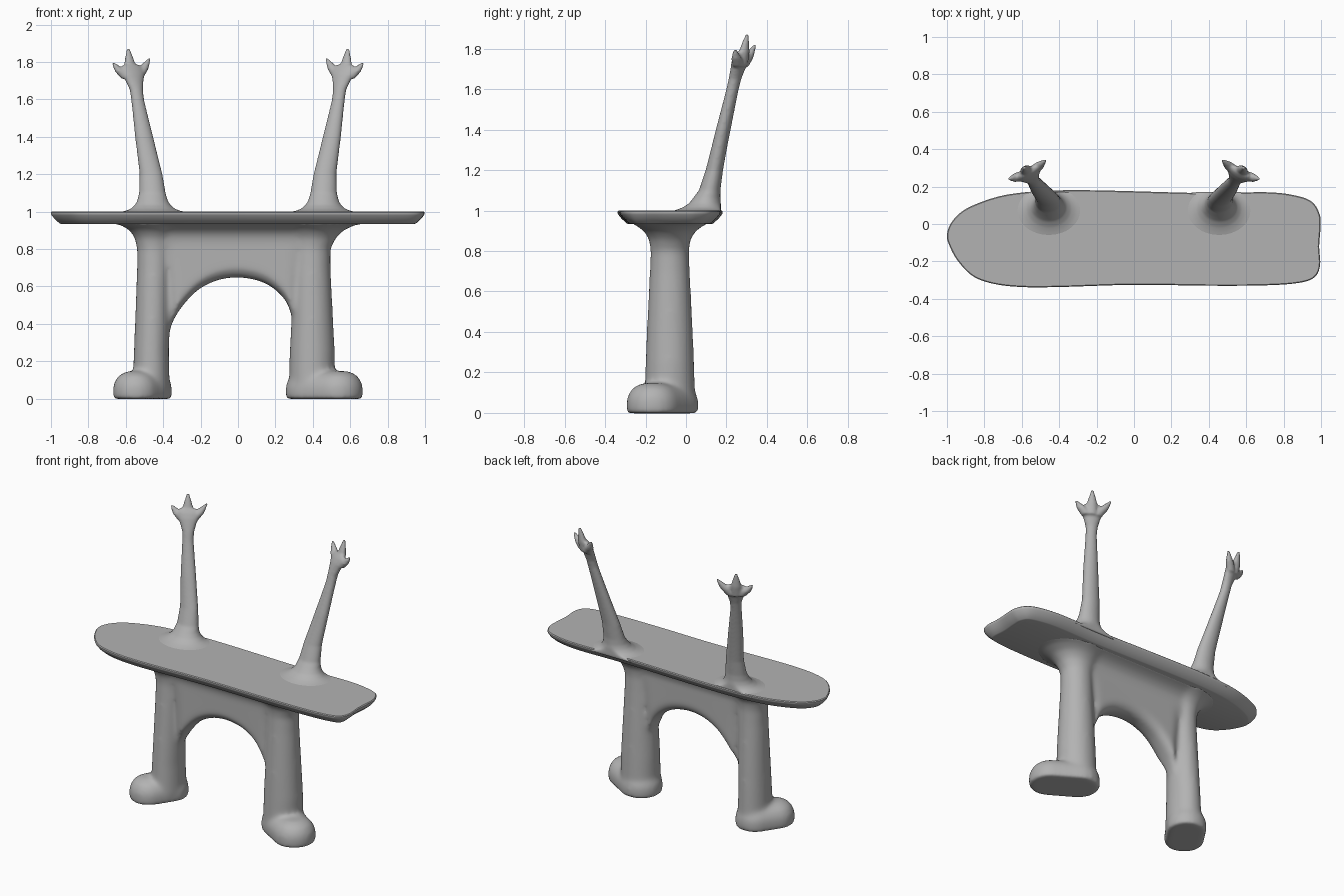
import bpy, bmesh, math
from mathutils import Vector

if "Cube" in bpy.data.objects:
    bpy.data.objects.remove(bpy.data.objects["Cube"])

grey = bpy.data.materials.new("mid_grey")
grey.diffuse_color = (.45, .45, .45, 1)
grey.use_nodes = True
grey.node_tree.nodes["Principled BSDF"].inputs["Base Color"].default_value = grey.diffuse_color


def loft(bm, rings):
    """Closed skin through equal-length rings, capped at both ends."""
    rows = [[bm.verts.new(p) for p in r] for r in rings]
    n = len(rows[0])
    for a, b in zip(rows, rows[1:]):
        for i in range(n):
            j = (i + 1) % n
            bm.faces.new((a[i], a[j], b[j], b[i]))
    bm.faces.new(rows[0][::-1])
    bm.faces.new(rows[-1])


def spline(pts, steps, closed):
    """Catmull-Rom resampling of 2D points."""
    P = [Vector(p) for p in pts]
    n = len(P)
    get = (lambda i: P[i % n]) if closed else (lambda i: P[max(0, min(n - 1, i))])
    out = []
    for i in range(n if closed else n - 1):
        a, b, c, d = (get(i + k) for k in (-1, 0, 1, 2))
        for s in range(steps):
            t = s / steps
            out.append(0.5 * (2 * b + (c - a) * t + (2 * a - 5 * b + 4 * c - d) * t * t
                              + (3 * b - a - 3 * c + d) * t ** 3))
    return out if closed else out + [P[-1]]


def ellipse(cx, cy, z, rx, ry, ang=0.0, ymax=9.0, n=32):
    ca, sa = math.cos(ang), math.sin(ang)
    ring = []
    for i in range(n):
        t = 2 * math.pi * i / n
        u, v = rx * math.cos(t), ry * math.sin(t)
        ring.append(Vector((cx + u * ca - v * sa, min(ymax, cy + u * sa + v * ca), z)))
    return ring


def finish(name, bm, voxel=None, smooth=0):
    bmesh.ops.recalc_face_normals(bm, faces=bm.faces)
    me = bpy.data.meshes.new(name)
    bm.to_mesh(me)
    bm.free()
    me.materials.append(grey)
    ob = bpy.data.objects.new(name, me)
    bpy.context.collection.objects.link(ob)
    if voxel:
        m = ob.modifiers.new("blend", 'REMESH')
        m.mode = 'VOXEL'
        m.voxel_size = voxel
        m.use_smooth_shade = True
        s = ob.modifiers.new("soften", 'SMOOTH')
        s.factor = 0.5
        s.iterations = smooth
    else:
        bpy.ops.object.select_all(action='DESELECT')
        ob.select_set(True)
        bpy.context.view_layer.objects.active = ob
        bpy.ops.object.shade_smooth_by_angle(angle=math.radians(30))
    return ob


# Table top: irregular board with a sloping lower edge
outline = spline([(-1, -.06), (-.975, .01), (-.9, .08), (-.75, .14), (-.6, .168), (-.4, .18),
                  (-.2, .18), (0, .175), (.4, .165), (.7, .17), (.85, .155), (.95, .12),
                  (.993, .05), (.997, -.02), (.99, -.12), (.995, -.22), (.965, -.285),
                  (.88, -.315), (.7, -.328), (.4, -.33), (0, -.325), (-.4, -.337),
                  (-.6, -.337), (-.75, -.32), (-.86, -.28), (-.94, -.2), (-.985, -.12)], 5, True)


def inset(pts, d, z):
    out = []
    for i, p in enumerate(pts):
        t = (pts[(i + 1) % len(pts)] - pts[i - 1]).normalized()
        out.append(Vector((p.x + t.y * d, p.y - t.x * d, z)))
    return out


bm = bmesh.new()
loft(bm, [inset(outline, d, z) for d, z in
          ((.056, .933), (.047, .936), (.02, .96), (.004, .98), (0, .988), (0, .995), (.005, 1.0))])
finish("table_top", bm)

# Legs, boots and arch, blended into one body
bm = bmesh.new()
left = [(.05, -.465, .1), (.25, -.463, .094), (.4, -.458, .093), (.7, -.45, .09), (.8, -.45, .09),
        (.86, -.45, .103), (.9, -.45, .13), (.925, -.45, .172), (.94, -.45, .24)]
right = [(.05, .395, .122), (.25, .397, .121), (.4, .397, .113), (.7, .395, .1), (.8, .395, .1),
         (.86, .4, .125), (.9, .405, .16), (.925, .415, .205), (.94, .42, .28)]
depth = [.127, .12, .114, .099, .095, .103, .13, .165, .2]
for leg in (left, right):
    loft(bm, [ellipse(cx, -.08, z, rx, ry) for (z, cx, rx), ry in zip(leg, depth)])


def boot(heel, toe, r):
    heel, toe = Vector(heel), Vector(toe)
    a0 = math.atan2(toe.y - heel.y, toe.x - heel.x)
    rings = []
    for z, d in ((-.002, .003), (.01, 0), (.06, 0), (.09, .008), (.12, .028), (.138, .055), (.147, .085)):
        ring = []
        for c, base in ((toe, a0 - math.pi / 2), (heel, a0 + math.pi / 2)):
            for i in range(17):
                a = base + math.pi * i / 16
                ring.append(Vector((c.x + (r - d) * math.cos(a), c.y + (r - d) * math.sin(a), z)))
        rings.append(ring)
    loft(bm, rings)


boot((-.475, -.063), (-.547, -.172), .122)
boot((.386, -.071), (.536, -.162), .132)

# Arch panel between the legs, flaring out under the board
arch = spline([(-.42, .24), (-.372, .3), (-.36, .38), (-.325, .455), (-.27, .527), (-.2, .591),
               (-.1, .636), (.01, .648), (.12, .627), (.2, .582), (.26, .515), (.29, .44),
               (.34, .36)], 4, False)
half = [(.84, .08), (.88, .092), (.91, .12), (.93, .16), (.94, .2)]
rings = []
for p in arch:
    f = max(.2, min(1, .2 + (p.y - .3) / .2))      # thin where it melts into a leg
    side = [(p.y, .03 * f), (p.y + .012, .055 * f), (p.y + .045, .078 * f)] + half
    rings.append([Vector((p.x, -.08 + w, z)) for z, w in side]
                 + [Vector((p.x, -.08 - w, z)) for z, w in reversed(side)])
loft(bm, rings)
finish("legs_and_arch", bm, .012, 18)

# Raised arms with three-fingered hands
turn = math.atan2(.095, .18)
arm = [(.98, -.455, .07, .21, .15, 0), (.997, -.455, .07, .185, .14, 0),
       (1.004, -.455, .075, .145, .12, 0), (1.015, -.455, .083, .118, .1, 0),
       (1.035, -.456, .094, .095, .08, 0), (1.06, -.457, .102, .081, .068, 0),
       (1.1, -.458, .117, .071, .053, 0),
       (1.2, -.465, .14, .061, .043, 0), (1.4, -.502, .184, .049, .036, .2),
       (1.6, -.537, .23, .035, .03, .4), (1.65, -.543, .242, .037, .03, turn),
       (1.7, -.553, .256, .052, .031, turn), (1.735, -.56, .265, .066, .03, turn),
       (1.765, -.567, .274, .068, .026, turn), (1.785, -.571, .28, .05, .018, turn)]
fingers = [(-.59, .258, -.669, .242, 1.797), (-.57, .275, -.587, .302, 1.872),
           (-.543, .28, -.473, .341, 1.82)]
for name, s in (("left_arm", 1), ("right_arm", -1)):
    bm = bmesh.new()
    loft(bm, [ellipse(cx, cy, z, rx, ry, a, .172) for z, cx, cy, rx, ry, a in arm[:7]]
         + [ellipse(cx, cy, z, rx, ry, a) for z, cx, cy, rx, ry, a in arm[7:]])
    for bx, by, tx, ty, tz in fingers:
        base, tip = Vector((bx, by, 1.71)), Vector((tx, ty, tz))
        rings = []
        for t, r in ((0, .036), (.45, .034), (.75, .021), (1, .008)):
            c = base.lerp(tip, t)
            rings.append(ellipse(c.x, c.y, c.z, r, max(.008, r * .75), turn, n=16))
        loft(bm, rings)
    for v in bm.verts:
        v.co.x *= s
    finish(name, bm, .007, 8)
